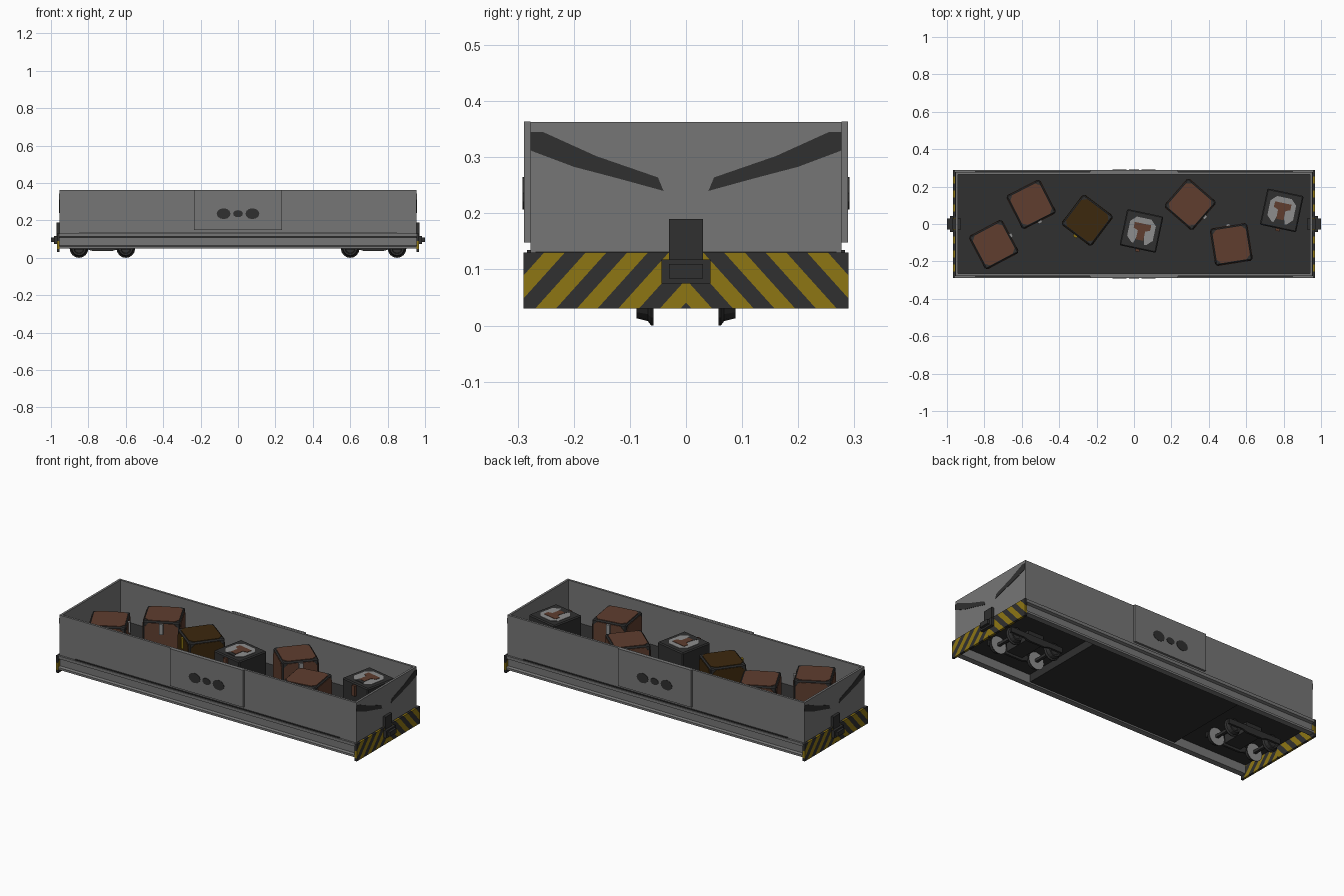
import bpy, bmesh, math
from mathutils import Matrix, Vector

if "Cube" in bpy.data.objects:
    bpy.data.objects.remove(bpy.data.objects["Cube"])


def material(name, r, g, b):
    m = bpy.data.materials.new(name)
    m.diffuse_color = (r, g, b, 1)
    m.use_nodes = True
    m.node_tree.nodes["Principled BSDF"].inputs["Base Color"].default_value = m.diffuse_color
    return m


GREY = material("wall_grey", 0.18, 0.18, 0.18)
DARK = material("dark_grey", 0.029, 0.029, 0.029)
YELLOW = material("hazard_yellow", 0.27, 0.18, 0.007)
BROWN = material("crate_brown", 0.115, 0.048, 0.028)
OCHRE = material("crate_ochre", 0.045, 0.021, 0.004)
LIGHT = material("light_grey", 0.27, 0.27, 0.27)


def make(name, bm, *mats, matrix=None):
    bmesh.ops.recalc_face_normals(bm, faces=bm.faces[:])
    me = bpy.data.meshes.new(name)
    bm.to_mesh(me)
    bm.free()
    ob = bpy.data.objects.new(name, me)
    bpy.context.collection.objects.link(ob)
    for m in mats:
        me.materials.append(m)
    if matrix is not None:
        ob.matrix_world = matrix
    return ob


def box_bm(x0, x1, y0, y1, z0, z1):
    bm = bmesh.new()
    mid = Vector((x0 + x1, y0 + y1, z0 + z1)) / 2
    size = Matrix.Diagonal((x1 - x0, y1 - y0, z1 - z0, 1))
    bmesh.ops.create_cube(bm, size=1, matrix=Matrix.Translation(mid) @ size)
    return bm


def box(name, x0, x1, y0, y1, z0, z1, mat, matrix=None):
    x0, x1, y0, y1 = min(x0, x1), max(x0, x1), min(y0, y1), max(y0, y1)
    return make(name, box_bm(x0, x1, y0, y1, z0, z1), mat, matrix=matrix)


def prism(name, pts, offset, mat, matrix=None):
    """Extrude a 3D polygon along an offset."""
    bm = bmesh.new()
    f = bm.faces.new([bm.verts.new(p) for p in pts])
    ext = bmesh.ops.extrude_face_region(bm, geom=[f], use_keep_orig=True)
    bmesh.ops.translate(bm, vec=offset,
                        verts=[v for v in ext["geom"] if isinstance(v, bmesh.types.BMVert)])
    return make(name, bm, mat, matrix=matrix)


def octagon(h, c):
    """Square of half size h with corners clipped by c."""
    return [(h, -h + c), (h, h - c), (h - c, h), (-h + c, h),
            (-h, h - c), (-h, -h + c), (-h + c, -h), (h - c, -h)]


# Floor and underframe
box("floor", -0.955, 0.955, -0.268, 0.268, 0.10, 0.132, DARK)
box("centre_tank", -0.48, 0.48, -0.25, 0.25, 0.055, 0.10, DARK)

# Long side walls, doors with emblem, channel sills
for s, side in ((-1, "front"), (1, "back")):
    box(side + "_wall", -0.955, 0.955, s * 0.264, s * 0.277, 0.13, 0.363, GREY)
    box(side + "_door", -0.235, 0.235, s * 0.277, s * 0.289, 0.148, 0.364, GREY)
    channel = [(0.255, 0.05), (0.288, 0.05), (0.288, 0.062), (0.272, 0.066), (0.272, 0.108),
               (0.288, 0.113), (0.288, 0.13), (0.255, 0.13)]
    prism(side + "_sill", [(-0.957, s * y, z) for y, z in channel], (1.914, 0, 0), GREY)
    box(side + "_floor_seam", -0.85, 0.85, s * 0.27, s * 0.283, 0.13, 0.135, DARK)
    for cx, rx, rz in ((-0.077, 0.037, 0.029), (0, 0.026, 0.019), (0.077, 0.037, 0.029)):
        ring = [(cx + rx * math.cos(i * math.pi / 6), s * 0.288,
                 0.236 + rz * math.sin(i * math.pi / 6)) for i in range(12)]
        prism(side + "_door_emblem", ring, (0, s * 0.003, 0), DARK)

# Ends: wall, wing marking, hazard plate, coupler
for s, side in ((-1, "left"), (1, "right")):
    box(side + "_end_wall", s * 0.942, s * 0.955, -0.277, 0.277, 0.13, 0.363, GREY)
    box(side + "_bracket", s * 0.925, s * 0.971, -0.03, 0.03, 0.115, 0.19, DARK)
    box(side + "_coupler_base", s * 0.96, s * 0.985, -0.044, 0.044, 0.075, 0.118, DARK)
    box(side + "_coupler_head", s * 0.985, s * 1.0, -0.03, 0.03, 0.084, 0.11, DARK)
    for t in (-1, 1):
        wing = [(0.04, 0.24), (0.05, 0.264), (0.16, 0.302), (0.255, 0.345),
                (0.277, 0.345), (0.277, 0.312), (0.20, 0.283), (0.12, 0.262)]
        prism(side + "_wing_marking", [(s * 0.954, t * y, z) for y, z in wing],
              (s * 0.003, 0, 0), DARK)
        # Half plate cut along slanted lines, coloured alternately
        bm = box_bm(0.954, 0.967, 0, 0.29, 0.03, 0.13)
        step, k = 0.037, 0.9
        for i in range(1, 12):
            bmesh.ops.bisect_plane(bm, geom=bm.verts[:] + bm.edges[:] + bm.faces[:],
                                   plane_co=(0, i * step, 0), plane_no=(0, 1, k))
        for f in bm.faces:
            c = f.calc_center_median()
            f.material_index = int((c.y + k * c.z) / step) % 2
        bmesh.ops.scale(bm, vec=(s, t, 1), verts=bm.verts[:])
        make(side + "_hazard_plate", bm, DARK, YELLOW)


def wheel(x, s):
    """Flanged wheel lathed around its axle, grey inner face."""
    profile = [(0.0, 0.058), (0.050, 0.058), (0.050, 0.062), (0.042, 0.068),
               (0.037, 0.088), (0.028, 0.088), (0.024, 0.082), (0.0, 0.082)]
    bm = bmesh.new()
    vs = [bm.verts.new((r, y, 0)) for r, y in profile]
    es = [bm.edges.new(p) for p in zip(vs, vs[1:])]
    bmesh.ops.spin(bm, geom=vs + es, cent=(0, 0, 0), axis=(0, 1, 0),
                   angle=2 * math.pi, steps=16, use_duplicate=False)
    bmesh.ops.remove_doubles(bm, verts=bm.verts[:], dist=1e-4)
    for f in bm.faces:
        f.material_index = int(f.calc_center_median().y < 0.0585)
    bmesh.ops.scale(bm, vec=(1, s, 1), verts=bm.verts[:])
    make("wheel", bm, DARK, LIGHT, matrix=Matrix.Translation((x, 0, 0.05)))


# Bogies
for bx in (-0.725, 0.725):
    box("bogie_bolster", bx - 0.05, bx + 0.05, -0.088, 0.088, 0.05, 0.10, DARK)
    for s in (-1, 1):
        frame = [(-0.17, 0.075), (-0.17, 0.045), (-0.08, 0.045), (-0.05, 0.036),
                 (0.05, 0.036), (0.08, 0.045), (0.17, 0.045), (0.17, 0.075)]
        prism("bogie_side_frame", [(bx + x, s * 0.083, z) for x, z in frame],
              (0, s * 0.012, 0), DARK)
        for wx in (-0.125, 0.125):
            wheel(bx + wx, s)
    for wx in (-0.125, 0.125):
        box("axle", bx + wx - 0.008, bx + wx + 0.008, -0.06, 0.06, 0.042, 0.058, DARK)

# Crates: x, y, turn in degrees (latch on local -y side), panel colour, latch colour
CRATES = [(-0.75, -0.11, 118, BROWN, LIGHT), (-0.55, 0.105, 27, BROWN, LIGHT),
          (-0.25, 0.02, -37, OCHRE, YELLOW), (0.04, -0.037, -12, None, BROWN),
          (0.30, 0.105, 49, BROWN, LIGHT), (0.52, -0.11, 189, BROWN, LIGHT),
          (0.79, 0.073, -12, None, BROWN)]
H = 0.099
for x, y, turn, panel, latch in CRATES:
    M = Matrix.Translation((x, y, 0.132 + H)) @ Matrix.Rotation(math.radians(turn), 4, "Z")
    bm = box_bm(-H, H, -H, H, -H, H)
    bmesh.ops.bevel(bm, geom=bm.edges[:], offset=0.006, segments=1, affect="EDGES")
    make("crate_body", bm, DARK, matrix=M)
    box("crate_latch", -0.011, 0.011, -H - 0.014, -H, 0.03, 0.09, latch, matrix=M)
    if panel:
        face = [(a, b, H - 0.001) for a, b in octagon(0.09, 0.022)]
        turns = [Matrix.Identity(4)] + [
            Matrix.Rotation(i * math.pi / 2, 4, "Z") @ Matrix.Rotation(math.pi / 2, 4, "X")
            for i in range(4)]
        for R in turns:
            prism("crate_panel", face, (0, 0, 0.004), panel, matrix=M @ R)
    else:
        prism("lid_plate", [(a, b, H - 0.001) for a, b in octagon(0.07, 0.03)],
              (0, 0, 0.003), LIGHT, matrix=M)
        prism("lid_notch", [(-0.03, -0.071, H), (0.03, -0.071, H), (0.02, -0.035, H),
                            (-0.02, -0.035, H)], (0, 0, 0.003), DARK, matrix=M)
        mark = [(-0.02, -0.05), (0.02, -0.05), (0.02, 0.0), (0.045, 0.01),
                (0.045, 0.04), (-0.045, 0.04), (-0.045, 0.01), (-0.02, 0.0)]
        prism("lid_mark", [(a, b, H) for a, b in mark], (0, 0, 0.004), BROWN, matrix=M)
